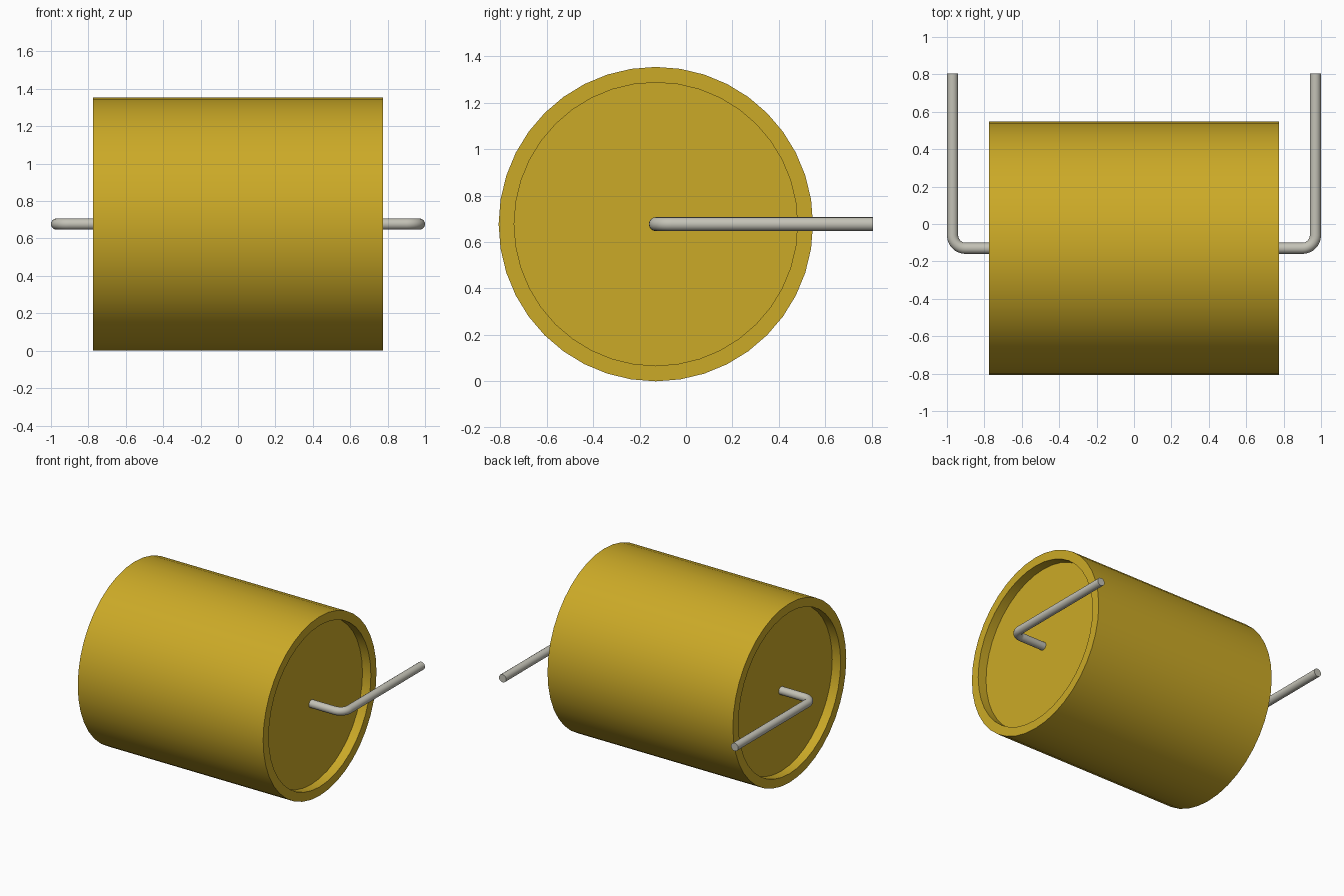
import bpy, bmesh, math
from mathutils import Matrix, Vector

cube = bpy.data.objects.get("Cube")
if cube:
    bpy.data.objects.remove(cube, do_unlink=True)

RADIUS, HALF_WIDTH = 0.677, 0.775
RIM, RECESS = 0.067, 0.07
AXIS_Y, AXIS_Z = -0.13, RADIUS
ROD, BEND = 0.03, 0.07


def material(name, color):
    m = bpy.data.materials.new(name)
    m.use_nodes = True
    m.diffuse_color = color
    m.node_tree.nodes["Principled BSDF"].inputs["Base Color"].default_value = color
    return m


def smooth(obj):
    bpy.ops.object.select_all(action='DESELECT')
    obj.select_set(True)
    bpy.context.view_layer.objects.active = obj
    bpy.ops.object.shade_smooth_by_angle(angle=math.radians(35))


def link_mesh(name, mesh, mat):
    obj = bpy.data.objects.new(name, mesh)
    bpy.context.collection.objects.link(obj)
    mesh.materials.clear()
    mesh.materials.append(mat)
    smooth(obj)
    return obj


yellow = material("mustard yellow", (0.60, 0.40, 0.02, 1))
steel = material("pale grey metal", (0.55, 0.54, 0.47, 1))

# Roller drum: cylinder along x with both end caps inset and sunk
bm = bmesh.new()
bmesh.ops.create_cone(bm, cap_ends=True, segments=40, radius1=RADIUS,
                      radius2=RADIUS, depth=2 * HALF_WIDTH)
bmesh.ops.rotate(bm, verts=bm.verts, matrix=Matrix.Rotation(math.pi / 2, 3, 'Y'))
caps = [f for f in bm.faces if len(f.verts) > 4]
for cap in caps:
    bmesh.ops.inset_region(bm, faces=[cap], thickness=RIM)
    inward = -math.copysign(RECESS, cap.calc_center_median().x)
    # Rim stays flat; the disc moves in on a fresh straight wall
    wall = bmesh.ops.extrude_face_region(bm, geom=[cap])["geom"]
    verts = [g for g in wall if isinstance(g, bmesh.types.BMVert)]
    bmesh.ops.translate(bm, verts=verts, vec=(inward, 0, 0))
    if cap.is_valid:
        bmesh.ops.delete(bm, geom=[cap], context='FACES_ONLY')
bmesh.ops.translate(bm, verts=bm.verts, vec=(0, AXIS_Y, AXIS_Z))
bmesh.ops.recalc_face_normals(bm, faces=bm.faces)
mesh = bpy.data.meshes.new("roller_drum")
bm.to_mesh(mesh)
bm.free()
link_mesh("roller_drum", mesh, yellow)


# Bent rods: from each end disc outward, then back along +y
def bent_rod(name, side):
    outer = 1 - ROD
    path = [Vector((HALF_WIDTH - RECESS - 0.02, AXIS_Y, AXIS_Z))]
    for i in range(9):
        a = math.pi / 2 * i / 8
        path.append(Vector((outer - BEND + BEND * math.sin(a),
                            AXIS_Y + BEND - BEND * math.cos(a), AXIS_Z)))
    path.append(Vector((outer, 0.805, AXIS_Z)))
    curve = bpy.data.curves.new(name + "_path", 'CURVE')
    curve.dimensions = '3D'
    curve.bevel_depth = ROD
    curve.bevel_resolution = 6
    curve.use_fill_caps = True
    spline = curve.splines.new('POLY')
    spline.points.add(len(path) - 1)
    for point, co in zip(spline.points, path):
        point.co = (side * co.x, co.y, co.z, 1)
    helper = bpy.data.objects.new(name + "_path", curve)
    bpy.context.collection.objects.link(helper)
    deps = bpy.context.evaluated_depsgraph_get()
    rod_mesh = bpy.data.meshes.new_from_object(helper.evaluated_get(deps))
    bpy.data.objects.remove(helper, do_unlink=True)
    # Weld the end caps and make the normals consistent
    b = bmesh.new()
    b.from_mesh(rod_mesh)
    bmesh.ops.remove_doubles(b, verts=b.verts, dist=0.0001)
    bmesh.ops.recalc_face_normals(b, faces=b.faces)
    b.to_mesh(rod_mesh)
    b.free()
    link_mesh(name, rod_mesh, steel)


bent_rod("left_handle_rod", 1)
bent_rod("right_handle_rod", -1)
